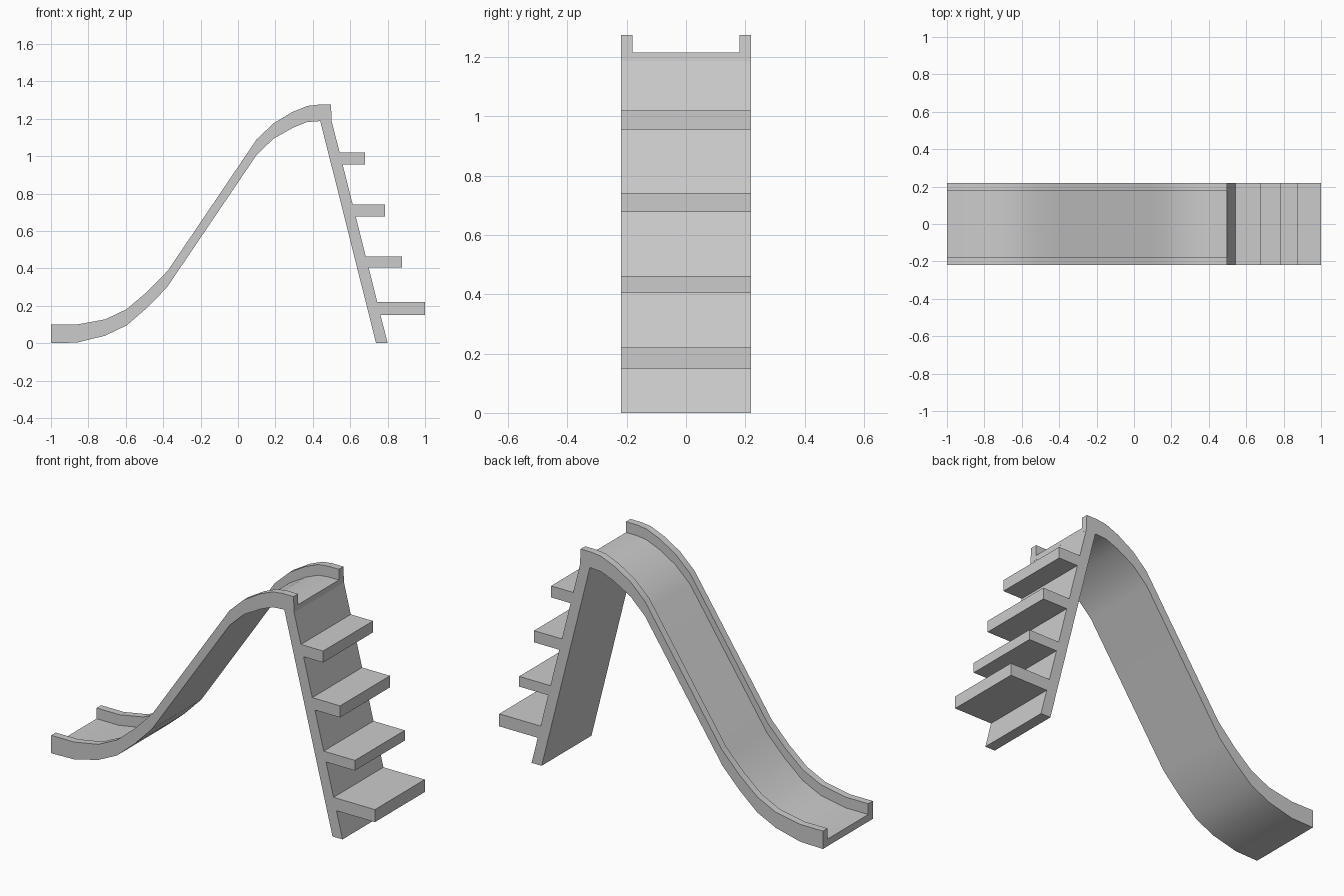
import bpy, bmesh

if "Cube" in bpy.data.objects:
    bpy.data.objects.remove(bpy.data.objects["Cube"])

HALF_W = 0.22      # half width of the whole slide
RAIL_W = 0.04      # width of the side rails
RAIL_H = 0.06      # rail height above the bed


def finish(name, bm):
    bmesh.ops.recalc_face_normals(bm, faces=bm.faces)
    mesh = bpy.data.meshes.new(name)
    bm.to_mesh(mesh)
    bm.free()
    obj = bpy.data.objects.new(name, mesh)
    bpy.context.collection.objects.link(obj)
    return obj


def loft(name, rings):
    """Join closed rings of points into a capped solid."""
    bm = bmesh.new()
    rows = [[bm.verts.new(p) for p in ring] for ring in rings]
    n = len(rows[0])
    for a, b in zip(rows, rows[1:]):
        for i in range(n):
            j = (i + 1) % n
            bm.faces.new((a[i], a[j], b[j], b[i]))
    bm.faces.new(rows[0])
    bm.faces.new(rows[-1])
    return finish(name, bm)


def extrude_profile(name, pts):
    """Extrude an x-z profile across the full width."""
    return loft(name, [[(x, y, z) for x, z in pts] for y in (-HALF_W, HALF_W)])


# Chute: U-shaped section swept along stations (x top, z top, x bottom, z bottom)
stations = [
    (-1.0, 0.10, -1.0, 0.0), (-0.86, 0.10, -0.86, 0.003),
    (-0.71, 0.127, -0.71, 0.04), (-0.595, 0.182, -0.595, 0.095),
    (-0.485, 0.275, -0.485, 0.19), (-0.375, 0.388, -0.38, 0.298),
    (0.10, 1.09, 0.10, 1.007), (0.19, 1.175, 0.19, 1.093),
    (0.29, 1.235, 0.295, 1.152), (0.37, 1.268, 0.37, 1.182),
    (0.43, 1.275, 0.44, 1.187), (0.497, 1.275, 0.501, 1.187),
]
inner = HALF_W - RAIL_W
rings = []
for xt, zt, xb, zb in stations:
    zbed = zt - RAIL_H
    rings.append([
        (xb, -HALF_W, zb), (xb, HALF_W, zb),
        (xt, HALF_W, zt), (xt, inner, zt),
        (xt, inner, zbed), (xt, -inner, zbed),
        (xt, -inner, zt), (xt, -HALF_W, zt),
    ])
chute = loft("slide_chute", rings)
bpy.context.view_layer.objects.active = chute
chute.select_set(True)
bpy.ops.object.shade_smooth_by_angle(angle=0.5)


# Sloping ladder board
def board_x(z):
    return 0.80 - 0.252 * z


extrude_profile("ladder_board", [
    (0.738, 0), (board_x(0), 0), (board_x(1.187), 1.187), (0.44, 1.187)])

# Steps, mitred against the board: (outer x, bottom z, top z)
steps = [(1.0, 0.15, 0.22), (0.877, 0.405, 0.462),
         (0.785, 0.677, 0.742), (0.68, 0.956, 1.02)]
for i, (x, z0, z1) in enumerate(steps, 1):
    extrude_profile(f"step_{i}", [
        (board_x(z0), z0), (x, z0), (x, z1), (board_x(z1), z1)])
